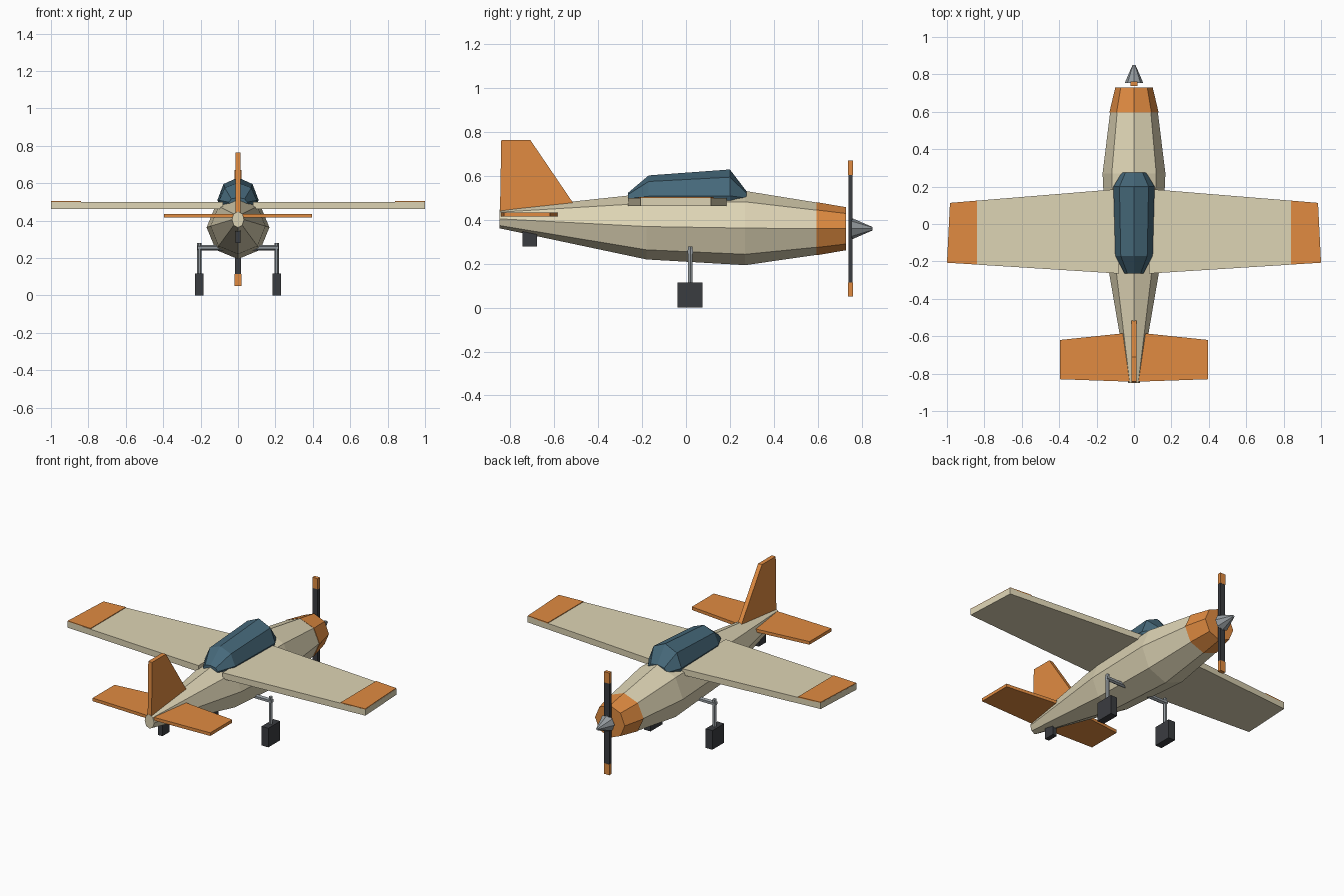
import bpy, bmesh
from math import sin, cos, pi
from mathutils import Vector

if "Cube" in bpy.data.objects:
    bpy.data.objects.remove(bpy.data.objects["Cube"])


def material(name, rgb):
    m = bpy.data.materials.new(name)
    m.diffuse_color = (*rgb, 1)
    m.use_nodes = True
    m.node_tree.nodes["Principled BSDF"].inputs["Base Color"].default_value = m.diffuse_color
    return m


CREAM = material("cream", (0.73, 0.66, 0.46))
ORANGE = material("orange", (0.75, 0.26, 0.053))
GLASS = material("dark_glass", (0.061, 0.14, 0.195))
DARK = material("dark_rubber", (0.042, 0.045, 0.051))
METAL = material("metal", (0.30, 0.33, 0.35))


def finish(name, bm, mat, mirror=False):
    bmesh.ops.recalc_face_normals(bm, faces=bm.faces)
    mesh = bpy.data.meshes.new(name)
    bm.to_mesh(mesh)
    bm.free()
    ob = bpy.data.objects.new(name, mesh)
    bpy.context.collection.objects.link(ob)
    mesh.materials.append(mat)
    if mirror:
        ob.modifiers.new("mirror", 'MIRROR')
    return ob


def loft(name, sections, mat, sides=8):
    """Closed body along y from (y, centre z, radius x, radius z) sections."""
    bm = bmesh.new()
    rings = []
    for y, z, rx, rz in sections:
        rings.append([bm.verts.new((rx * sin(2 * pi * i / sides), y,
                                    z + rz * cos(2 * pi * i / sides)))
                      for i in range(sides)])
    for a, b in zip(rings, rings[1:]):
        for i in range(sides):
            j = (i + 1) % sides
            bm.faces.new((a[i], a[j], b[j], b[i]))
    bm.faces.new(rings[0])
    bm.faces.new(rings[-1])
    return finish(name, bm, mat)


def slab(name, outline, direction, mat, mirror=False):
    """Flat outline extruded along a direction."""
    bm = bmesh.new()
    face = bm.faces.new([bm.verts.new(p) for p in outline])
    new = bmesh.ops.extrude_face_region(bm, geom=[face], use_keep_orig=True)["geom"]
    bmesh.ops.translate(bm, vec=Vector(direction),
                        verts=[v for v in new if isinstance(v, bmesh.types.BMVert)])
    return finish(name, bm, mat, mirror)


def box(name, x, y, z, mat, mirror=False):
    outline = [(x[0], y[0], z[0]), (x[1], y[0], z[0]), (x[1], y[1], z[0]), (x[0], y[1], z[0])]
    return slab(name, outline, (0, 0, z[1] - z[0]), mat, mirror)


def rod(name, a, b, r, mat, sides=6):
    """Faceted strut between two points, mirrored to both sides."""
    a, b = Vector(a), Vector(b)
    q = Vector((0, 0, 1)).rotation_difference(b - a)
    outline = [a + q @ Vector((r * cos(2 * pi * i / sides), r * sin(2 * pi * i / sides), 0))
               for i in range(sides)]
    return slab(name, outline, b - a, mat, True)


# Fuselage, engine cowl and canopy
loft("fuselage", [(-0.85, 0.405, 0.032, 0.043), (-0.18, 0.37, 0.147, 0.15),
                  (0.27, 0.363, 0.168, 0.169), (0.61, 0.36, 0.126, 0.117)], CREAM)
loft("engine_cowl", [(0.595, 0.36, 0.132, 0.121), (0.73, 0.36, 0.1, 0.098)], ORANGE)
loft("canopy", [(-0.265, 0.498, 0.05, 0.025), (-0.17, 0.508, 0.1, 0.095),
                (0.2, 0.51, 0.11, 0.12), (0.275, 0.5, 0.065, 0.032)], GLASS)

# Wings with painted tip panels
slab("wings", [(x, y, 0.463) for x, y in
               [(0.08, 0.187), (0.984, 0.113), (1.0, -0.207), (0.08, -0.265)]],
     (0, 0, 0.037), CREAM, True)
slab("wing_tip_panels", [(x, y, 0.498) for x, y in
                         [(0.84, 0.125), (0.983, 0.113), (0.999, -0.207), (0.84, -0.216)]],
     (0, 0, 0.006), ORANGE, True)

# Tail surfaces
slab("tailplane", [(x, y, 0.416) for x, y in
                   [(0.02, -0.58), (0.08, -0.587), (0.395, -0.62),
                    (0.395, -0.83), (0.02, -0.843)]],
     (0, 0, 0.019), ORANGE, True)
slab("tail_fin", [(-0.013, y, z) for y, z in
                  [(-0.848, 0.43), (-0.842, 0.765), (-0.71, 0.765), (-0.515, 0.478), (-0.515, 0.44)]],
     (0.026, 0, 0), ORANGE)

# Propeller and spinner
box("propeller_blades", (-0.017, 0.017), (0.74, 0.76), (0.06, 0.66), DARK)
for name, z in (("upper_blade_tip", (0.605, 0.67)), ("lower_blade_tip", (0.05, 0.115))):
    box(name, (-0.018, 0.018), (0.739, 0.761), z, ORANGE)
loft("spinner", [(0.755, 0.36, 0.049, 0.049), (0.85, 0.36, 0.008, 0.008)], METAL)

# Landing gear
rod("gear_cross_struts", (0.06, 0.02, 0.255), (0.216, 0.02, 0.255), 0.014, METAL)
rod("gear_legs", (0.206, 0.02, 0.1), (0.206, 0.02, 0.28), 0.012, METAL)
box("main_wheels", (0.185, 0.23), (-0.038, 0.076), (0, 0.116), DARK, True)
box("tail_wheel", (-0.014, 0.014), (-0.745, -0.678), (0.28, 0.36), DARK)
